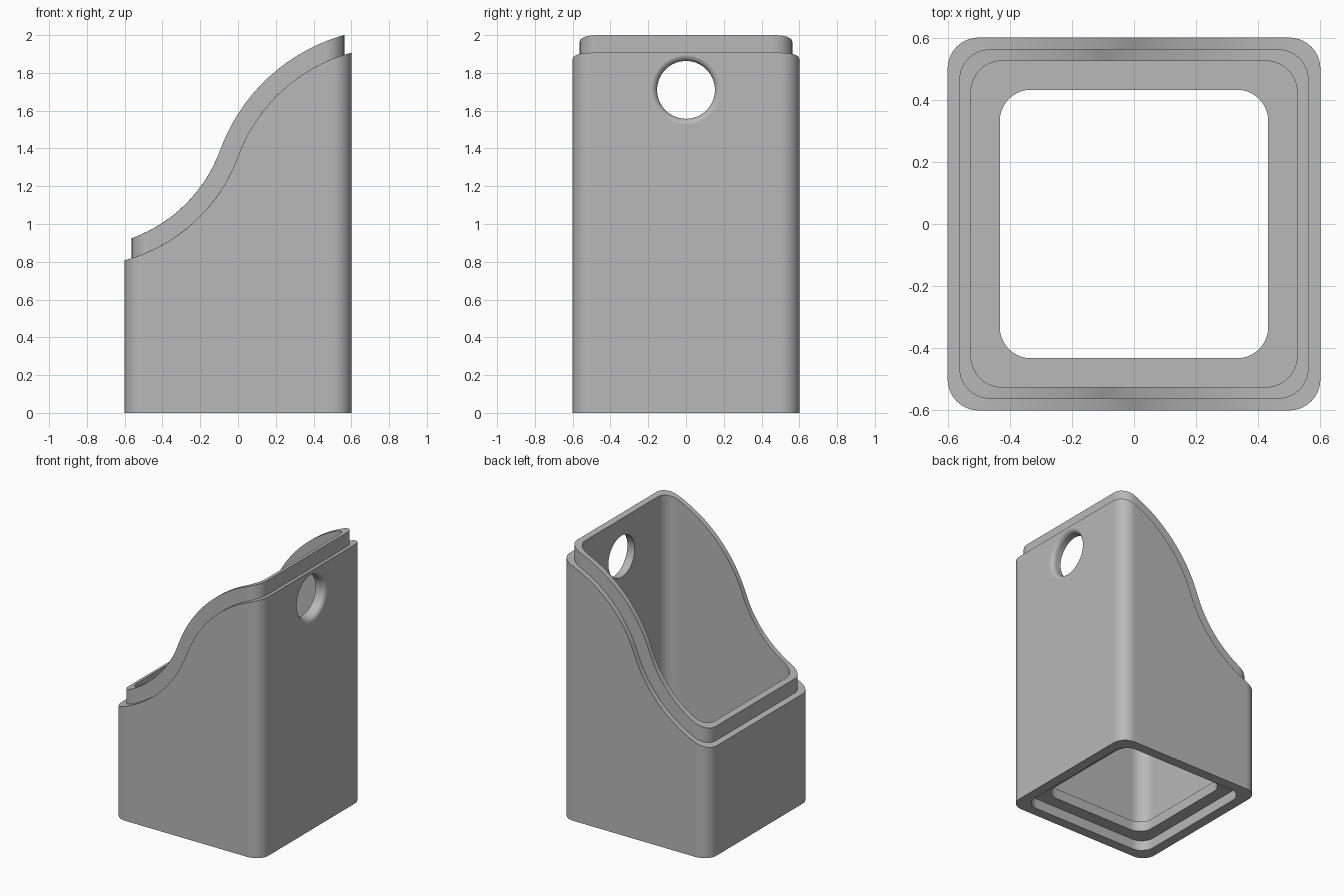
import bpy, bmesh
from math import sin, cos, pi, sqrt, radians

cube = bpy.data.objects.get("Cube")
if cube:
    bpy.data.objects.remove(cube)

grey = bpy.data.materials.new("plain grey")
grey.use_nodes = True
GREY = (0.48, 0.48, 0.48, 1)
grey.diffuse_color = GREY
grey.node_tree.nodes["Principled BSDF"].inputs["Base Color"].default_value = GREY

OUTER, LIP, INNER, OPENING = 0.6, 0.5625, 0.525, 0.432
CORNER = 0.1
LIP_RISE = 0.1
FLOOR_BOTTOM, FLOOR_TOP = 0.075, 0.15


def s_curve(x, offset=0.0):
    """Height of the sloping rim: two mirrored arcs, offset along the normal."""
    radius, tilt, mid = 0.88, radians(70), 1.3575
    cx, cz = radius * sin(tilt), radius * cos(tilt)
    if x > -offset * sin(tilt):
        return mid - cz + sqrt((radius + offset) ** 2 - (x - cx) ** 2)
    return mid + cz - sqrt((radius - offset) ** 2 - (x + cx) ** 2)


def rounded_square(half, steps=40, arc=10):
    """Outline points; the sides running along x are split to follow the rim."""
    c = half - CORNER
    pts = []
    for k, (sx, sy) in enumerate([(1, 1), (-1, 1), (-1, -1), (1, -1)]):
        for i in range(arc + 1):
            a = (k + i / arc) * pi / 2
            pts.append((sx * c + CORNER * cos(a), sy * c + CORNER * sin(a)))
        if k in (0, 2):
            for i in range(1, steps):
                pts.append((sx * c * (1 - 2 * i / steps), sy * half))
    return pts


def skin(bm, rings, closed):
    n = len(rings[0])
    pairs = list(zip(rings, rings[1:])) + ([(rings[-1], rings[0])] if closed else [])
    for lo, hi in pairs:
        for i in range(n):
            j = (i + 1) % n
            bm.faces.new((lo[i], lo[j], hi[j], hi[i]))


def finish(bm, name):
    bmesh.ops.recalc_face_normals(bm, faces=bm.faces)
    mesh = bpy.data.meshes.new(name)
    bm.to_mesh(mesh)
    bm.free()
    mesh.materials.append(grey)
    obj = bpy.data.objects.new(name, mesh)
    bpy.context.collection.objects.link(obj)
    return obj


# Hollow body: section swept around the rounded square, outside to inside
def ledge(x):
    return s_curve(x)


def lip_top(x):
    return s_curve(x, LIP_RISE)


def level(z):
    return lambda x: z


section = [
    (OUTER, level(0)), (OUTER, ledge), (LIP, ledge), (LIP, lip_top),
    (INNER, lip_top), (INNER, level(FLOOR_TOP)), (OPENING, level(FLOOR_TOP)),
    (OPENING, level(FLOOR_BOTTOM)), (INNER, level(FLOOR_BOTTOM)), (INNER, level(0)),
]
bm = bmesh.new()
rings = [[bm.verts.new((x, y, height(x))) for x, y in rounded_square(half)]
         for half, height in section]
skin(bm, rings, closed=True)
body = finish(bm, "container_body")

# Cutter for the round hole with a softened outer edge
HOLE_Z, HOLE_R, FILLET, SIDES = 1.71, 0.153, 0.034, 64
profile = [(0.45, HOLE_R)]
for i in range(9):
    a = i / 8 * pi / 2
    profile.append((OUTER + 0.0005 - FILLET * (1 - sin(a)), HOLE_R + FILLET * (1 - cos(a))))
profile.append((0.65, HOLE_R + FILLET))
bm = bmesh.new()
rings = [[bm.verts.new((x, r * cos(2 * pi * i / SIDES), HOLE_Z + r * sin(2 * pi * i / SIDES)))
          for i in range(SIDES)] for x, r in profile]
skin(bm, rings, closed=False)
bm.faces.new(rings[0])
bm.faces.new(rings[-1])
cutter = finish(bm, "hole_cutter")
cutter.hide_render = True

cut = body.modifiers.new("Hole", "BOOLEAN")
cut.operation = "DIFFERENCE"
cut.solver = "EXACT"
cut.object = cutter
bpy.ops.object.select_all(action="DESELECT")
bpy.context.view_layer.objects.active = body
body.select_set(True)
bpy.ops.object.modifier_apply(modifier=cut.name)
bpy.data.objects.remove(cutter)

# Smooth corners, sharp rims
bpy.ops.object.shade_smooth_by_angle(angle=radians(30))
weighted = body.modifiers.new("Weighted Normals", "WEIGHTED_NORMAL")
weighted.keep_sharp = True
